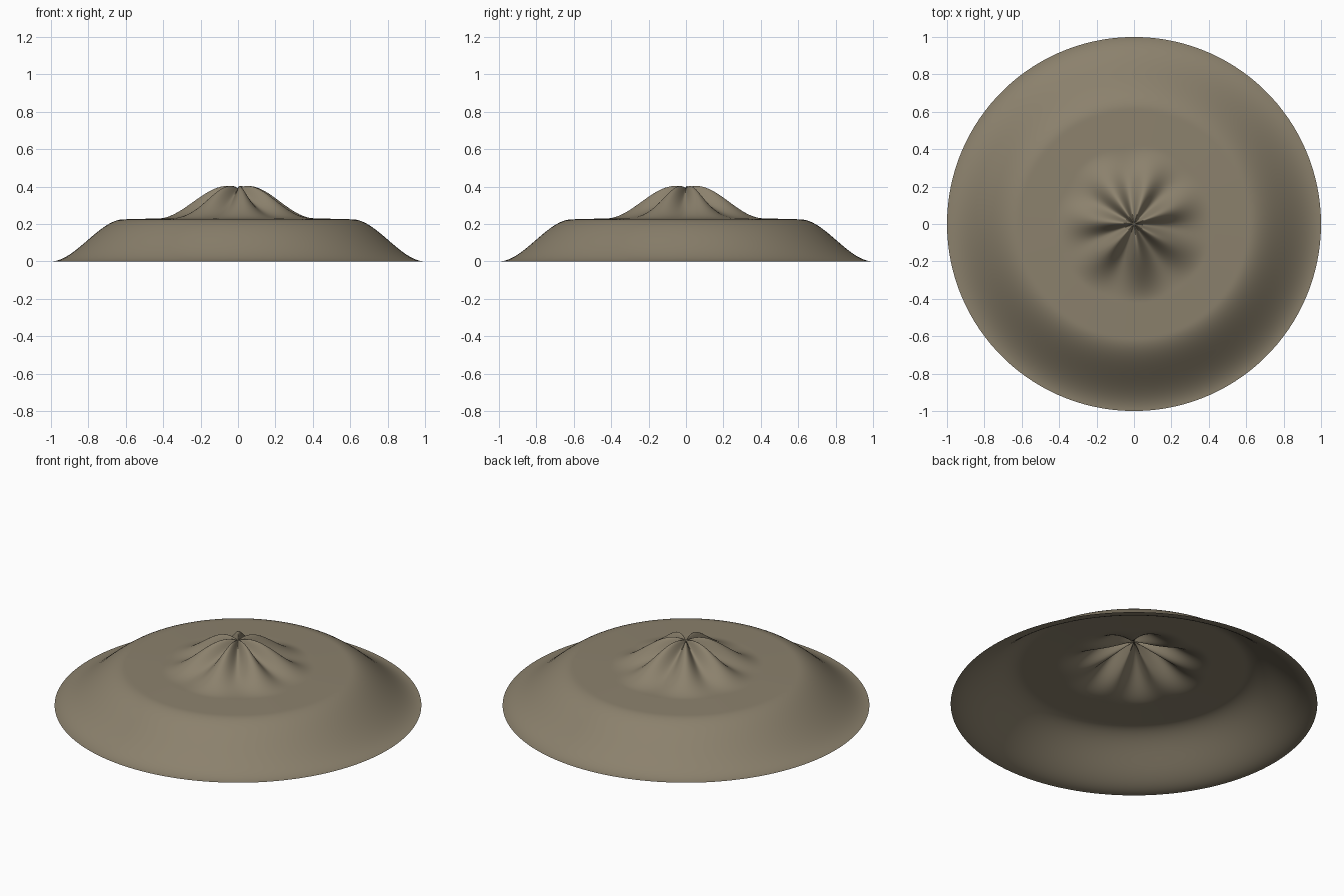
import bpy, bmesh, math

cube = bpy.data.objects.get("Cube")
if cube:
    bpy.data.objects.remove(cube, do_unlink=True)

SEGMENTS, RINGS = 126, 80
PLATEAU_R, PEAK_R = 0.61, 0.42
PLATEAU_Z, PEAK_FOOT_Z, PEAK_Z = 0.225, 0.23, 0.39
RIDGES, RIDGE_HEIGHT = 7, 0.034


def smoothstep(t):
    return t * t * (3 - 2 * t)


def height(r, angle):
    # Outer skirt
    if r >= PLATEAU_R:
        return PLATEAU_Z * smoothstep((1 - r) / (1 - PLATEAU_R))
    # Gently rising shelf
    if r >= PEAK_R:
        t = (PLATEAU_R - r) / (PLATEAU_R - PEAK_R)
        return PLATEAU_Z + (PEAK_FOOT_Z - PLATEAU_Z) * t
    # Central peak with radiating ridges and gullies
    base = PEAK_FOOT_Z + (PEAK_Z - PEAK_FOOT_Z) * smoothstep(1 - r / PEAK_R)
    fade = max(0, math.sin(math.pi * (r / PEAK_R) ** 0.67)) ** 1.5
    return base + RIDGE_HEIGHT * fade * math.cos(RIDGES * (angle - math.radians(21)))


# Open, hollow surface made of concentric rings
bm = bmesh.new()
centre = bm.verts.new((0, 0, height(0, 0)))
rings = []
for i in range(1, RINGS + 1):
    r = i / RINGS
    ring = []
    for j in range(SEGMENTS):
        a = math.tau * j / SEGMENTS
        ring.append(bm.verts.new((r * math.cos(a), r * math.sin(a), height(r, a))))
    rings.append(ring)

for j in range(SEGMENTS):
    k = (j + 1) % SEGMENTS
    bm.faces.new((centre, rings[0][j], rings[0][k]))
    for inner, outer in zip(rings, rings[1:]):
        bm.faces.new((inner[j], outer[j], outer[k], inner[k]))

mesh = bpy.data.meshes.new("mountain")
bm.to_mesh(mesh)
bm.free()
mesh.shade_smooth()

# Earth colour
earth = bpy.data.materials.new("grey_brown_earth")
earth.use_nodes = True
colour = (0.26, 0.22, 0.152, 1)
earth.diffuse_color = colour
earth.node_tree.nodes["Principled BSDF"].inputs["Base Color"].default_value = colour
mesh.materials.append(earth)

mountain = bpy.data.objects.new("mountain", mesh)
bpy.context.collection.objects.link(mountain)
